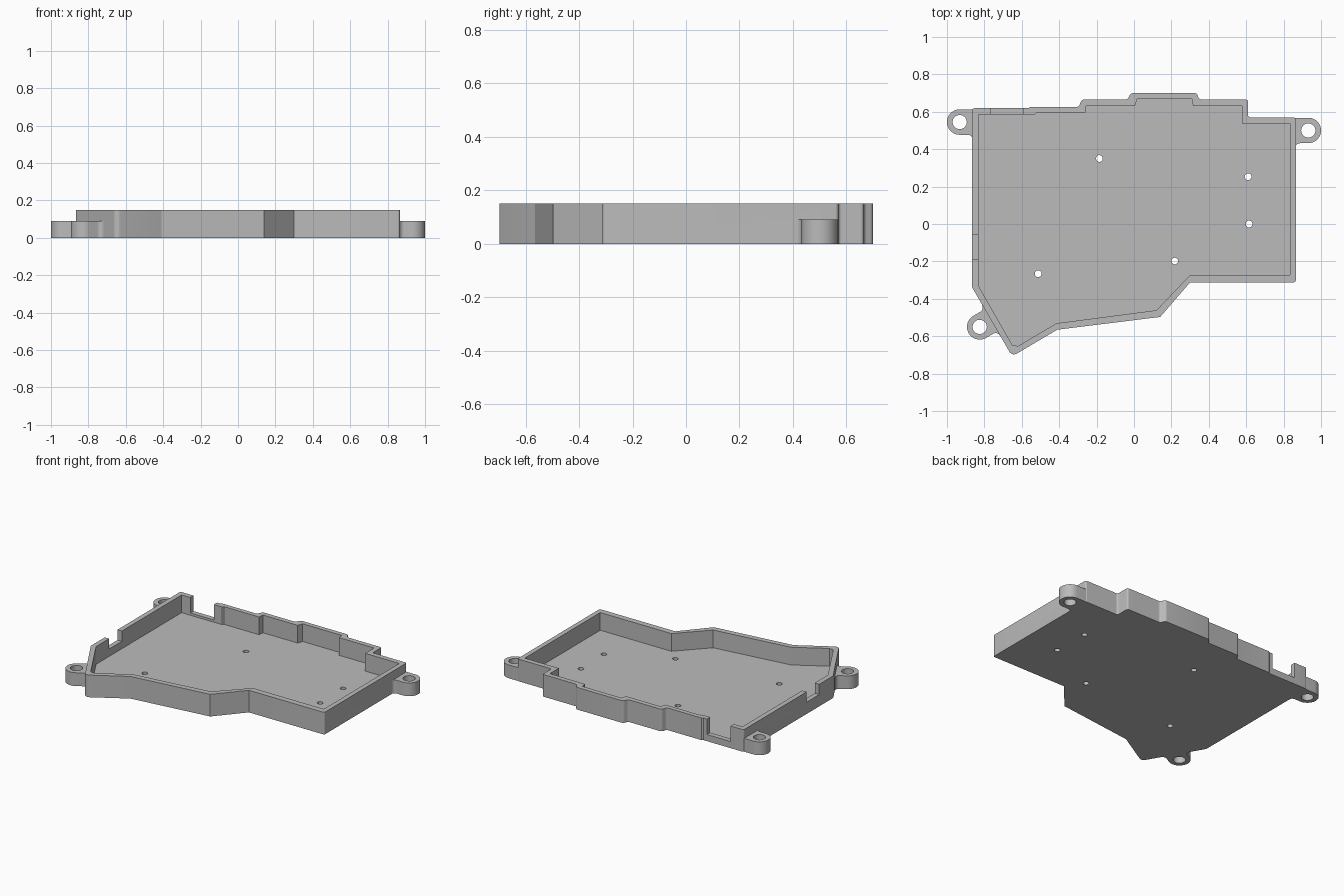
import bpy, bmesh, math
from mathutils import Matrix, Vector

old = bpy.data.objects.get("Cube")
if old:
    bpy.data.objects.remove(old, do_unlink=True)

WALL_TOP, FLOOR_TOP, EAR_TOP = 0.15, 0.03, 0.09
EAR_R, EAR_REACH, FILLET = 0.068, 0.07, 0.027

grey = bpy.data.materials.new("plain grey")
grey.use_nodes = True
colour = (0.5, 0.5, 0.5, 1)
grey.diffuse_color = colour
grey.node_tree.nodes["Principled BSDF"].inputs["Base Color"].default_value = colour


def arc(cx, cy, r, a0, a1, n):
    """Points on an arc, angles in degrees, both ends included."""
    angles = [math.radians(a0 + (a1 - a0) * i / n) for i in range(n + 1)]
    return [(cx + r * math.cos(a), cy + r * math.sin(a)) for a in angles]


def prism(name, pts, z0, z1, rounding=0):
    """Extrude an outline upward, rounding its sharp upright corners."""
    bm = bmesh.new()
    face = bm.faces.new([bm.verts.new((x, y, z0)) for x, y in pts])
    top = bmesh.ops.extrude_face_region(bm, geom=[face])["geom"]
    bmesh.ops.translate(bm, vec=(0, 0, z1 - z0),
                        verts=[v for v in top if isinstance(v, bmesh.types.BMVert)])
    bmesh.ops.recalc_face_normals(bm, faces=bm.faces)
    if rounding:
        sharp = [e for e in bm.edges
                 if abs(e.verts[0].co.z - e.verts[1].co.z) > 0.01
                 and e.calc_face_angle(0) > math.radians(55)]
        bmesh.ops.bevel(bm, geom=sharp, offset=rounding, segments=6,
                        profile=0.5, affect="EDGES", clamp_overlap=True)
    mesh = bpy.data.meshes.new(name)
    bm.to_mesh(mesh)
    bm.free()
    mesh.materials.append(grey)
    obj = bpy.data.objects.new(name, mesh)
    bpy.context.collection.objects.link(obj)
    return obj


def combine(target, tool, operation):
    """Apply a boolean and discard the tool."""
    mod = target.modifiers.new("combine", "BOOLEAN")
    mod.operation, mod.object, mod.solver = operation, tool, "EXACT"
    bpy.ops.object.select_all(action="DESELECT")
    bpy.context.view_layer.objects.active = target
    target.select_set(True)
    bpy.ops.object.modifier_apply(modifier=mod.name)
    bpy.data.objects.remove(tool, do_unlink=True)


def box(name, x0, x1, y0, y1, z0, z1):
    return prism(name, [(x0, y0), (x1, y0), (x1, y1), (x0, y1)], z0, z1)


def ear(centre, turn, filleted):
    """Round mounting lug; filleted lists the sides (+1, -1) blended into the wall."""
    def side(s):
        inner = EAR_REACH + 0.015
        if s not in filleted:
            return [(inner, s * EAR_R)]
        blend = arc(EAR_REACH - FILLET, EAR_R + FILLET, FILLET, -90, 0, 8)
        return [(x, s * y) for x, y in blend + [(inner, EAR_R + FILLET)]]
    pts = side(1)[::-1] + arc(0, 0, EAR_R, 90, 270, 24) + side(-1)
    rot = Matrix.Rotation(math.radians(turn), 2)
    pts = [tuple(rot @ Vector(p) + Vector(centre)) for p in pts]
    return prism("mounting_ear", pts, 0, EAR_TOP)


# Tray body and its hollow
outer = [(-0.865, 0.619), (-0.565, 0.619), (-0.555, 0.626), (-0.295, 0.626),
         (-0.28, 0.665), (-0.035, 0.665), (-0.018, 0.70), (0.335, 0.70),
         (0.35, 0.665), (0.61, 0.665), (0.61, 0.57), (0.865, 0.57),
         (0.865, -0.312), (0.30, -0.312), (0.14, -0.497), (-0.41, -0.565),
         (-0.625, -0.692), (-0.645, -0.70), (-0.663, -0.688), (-0.865, -0.34)]
inner = [(-0.832, 0.585), (-0.53, 0.585), (-0.52, 0.595), (-0.26, 0.595),
         (-0.255, 0.632), (0.005, 0.632), (0.017, 0.668), (0.31, 0.668),
         (0.315, 0.632), (0.578, 0.632), (0.578, 0.536), (0.833, 0.536),
         (0.833, -0.272), (0.30, -0.272), (0.12, -0.461), (-0.415, -0.531),
         (-0.62, -0.652), (-0.65, -0.648), (-0.832, -0.33)]
tray = prism("tray", outer, 0, WALL_TOP, 0.012)
combine(tray, prism("hollow", inner, FLOOR_TOP, 0.3), "DIFFERENCE")

# Cable openings in the back and right-hand walls
combine(tray, box("back_opening", -0.767, -0.59, 0.55, 0.7, 0.045, 0.3), "DIFFERENCE")
combine(tray, box("side_opening", -0.9, -0.8, -0.19, -0.055, 0.08, 0.3), "DIFFERENCE")

# Mounting ears with screw holes
ears = [((-0.932, 0.545), 0, [-1]),
        ((0.932, 0.50), 180, [1]),
        ((-0.825, -0.55), 30.3, [1, -1])]
for centre, turn, filleted in ears:
    combine(tray, ear(centre, turn, filleted), "UNION")
holes = [(c, 0.038) for c, _, _ in ears]

# Small holes through the floor
holes += [(c, 0.018) for c in [(-0.185, 0.35), (0.61, 0.253), (0.615, 0.0),
                               (0.218, -0.198), (-0.512, -0.266)]]
for (x, y), r in holes:
    drill = prism("drill", arc(x, y, r, 0, 348.75, 31), -0.1, 0.3)
    combine(tray, drill, "DIFFERENCE")

bpy.ops.object.shade_smooth_by_angle(angle=math.radians(21))
